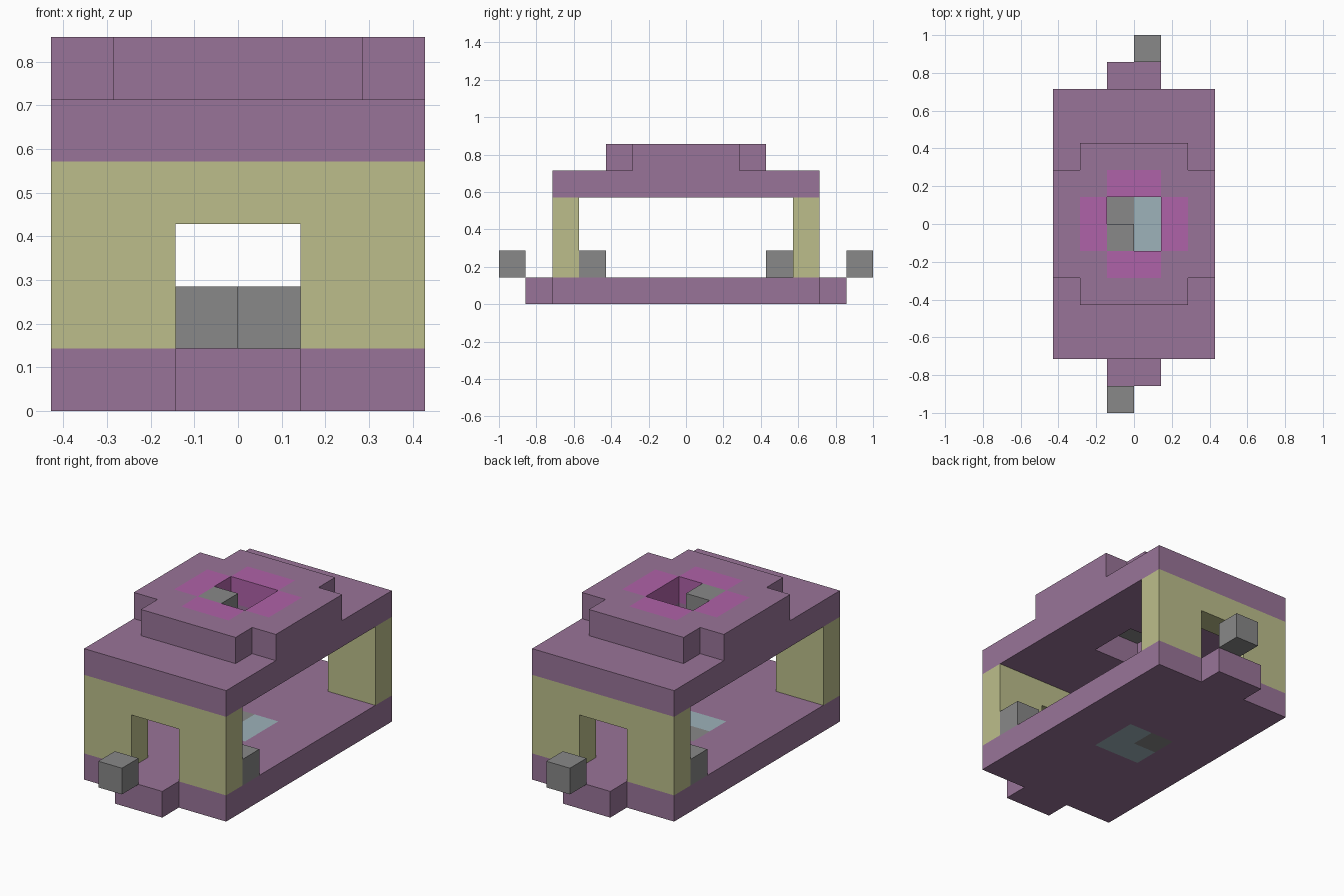
import bpy
import bmesh
from mathutils import Vector

U = 1 / 7  # one block

if "Cube" in bpy.data.objects:
    bpy.data.objects.remove(bpy.data.objects["Cube"], do_unlink=True)


def material(name, rgb):
    linear = [(c / 12.92 if c <= 0.04045 else ((c + 0.055) / 1.055) ** 2.4)
              for c in (v / 255 for v in rgb)]
    mat = bpy.data.materials.new(name)
    mat.use_nodes = True
    mat.diffuse_color = (*linear, 1)
    mat.node_tree.nodes["Principled BSDF"].inputs["Base Color"].default_value = (*linear, 1)
    return mat


PURPLE = material("dusty purple", (153, 116, 152))
OLIVE = material("pale olive", (188, 190, 139))
GREY = material("stone grey", (136, 136, 136))
BLUE = material("pale blue", (157, 178, 186))
MAGENTA = material("magenta", (175, 98, 168))


def rect(u0, u1, v0, v1):
    """Set of unit cells covering a rectangle."""
    return {(u, v) for u in range(u0, u1) for v in range(v0, v1)}


def slab(name, cells, low, high, mats, rule=None, upright=False):
    """Extrude a cell plan between two levels; upright slabs are drawn in x-z."""
    bm = bmesh.new()
    for u, v in sorted(cells):
        corners = ((u, v), (u + 1, v), (u + 1, v + 1), (u, v + 1))
        bm.faces.new([bm.verts.new((a, b, low)) for a, b in corners])
    bmesh.ops.remove_doubles(bm, verts=bm.verts[:], dist=0.001)
    grown = bmesh.ops.extrude_face_region(bm, geom=bm.faces[:], use_keep_orig=True)
    top = [g for g in grown["geom"] if isinstance(g, bmesh.types.BMVert)]
    bmesh.ops.translate(bm, verts=top, vec=(0, 0, high - low))
    bmesh.ops.recalc_face_normals(bm, faces=bm.faces[:])
    # Colour each face by the cell it belongs to
    if rule:
        for face in bm.faces:
            inside = face.calc_center_median() - face.normal * 0.2
            face.material_index = rule(inside.x, inside.y)
    for vert in bm.verts:
        x, y, z = vert.co
        vert.co = Vector((x, z, y) if upright else (x, y, z)) * U
    bmesh.ops.recalc_face_normals(bm, faces=bm.faces[:])
    mesh = bpy.data.meshes.new(name)
    bm.to_mesh(mesh)
    bm.free()
    for mat in mats:
        mesh.materials.append(mat)
    obj = bpy.data.objects.new(name, mesh)
    bpy.context.collection.objects.link(obj)
    return obj


def floor_colour(x, y):
    if max(abs(x), abs(y)) > 1:
        return 0
    return 2 if x < 0 < y else 1


def tier_colour(x, y):
    near, far = sorted((abs(x), abs(y)))
    return 1 if near < 1 and far < 2 else 0


skylight = rect(-1, 1, -1, 1)

# Floor with a doorstep at each end and an inlaid centre
slab("floor", rect(-3, 3, -5, 5) | rect(-1, 1, -6, 6), 0, 1,
     [PURPLE, BLUE, GREY], floor_colour)

# End walls with doorways
wall = rect(-3, 3, 1, 4) - rect(-1, 1, 1, 3)
slab("front_wall", wall, -5, -4, [OLIVE], upright=True)
slab("back_wall", wall, 4, 5, [OLIVE], upright=True)

# Roof deck and raised tier, both open at the skylight
slab("roof_deck", rect(-3, 3, -5, 5) - skylight, 4, 5, [PURPLE])
slab("roof_tier", (rect(-3, 3, -2, 2) | rect(-2, 2, -3, 3)) - skylight, 5, 6,
     [PURPLE, MAGENTA], tier_colour)

# Loose grey blocks, placed in half-turn pairs
for name, x, y, z in (("front_outer_block", -1, -7, 1), ("back_outer_block", 0, 6, 1),
                      ("front_inner_block", 2, -4, 1), ("back_inner_block", -3, 3, 1),
                      ("skylight_block", -1, -1, 5)):
    slab(name, {(x, y)}, z, z + 1, [GREY])
